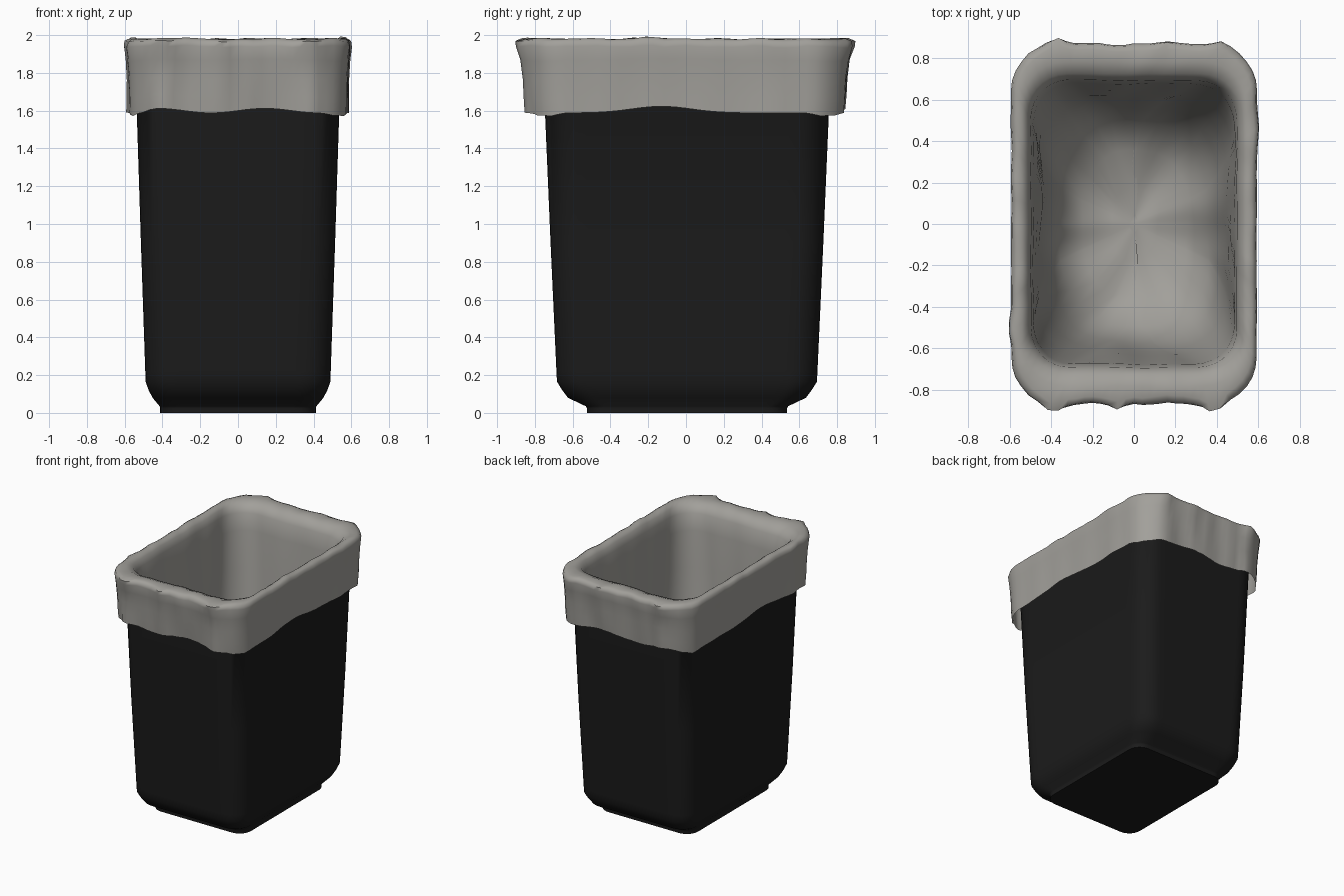
import bpy, bmesh, math
from mathutils import Vector, noise

if "Cube" in bpy.data.objects:
    bpy.data.objects.remove(bpy.data.objects["Cube"])


def material(name, rgb):
    m = bpy.data.materials.new(name)
    m.diffuse_color = (*rgb, 1)
    m.use_nodes = True
    m.node_tree.nodes["Principled BSDF"].inputs["Base Color"].default_value = m.diffuse_color
    return m


def ring(hx, hy, r, z, nx=18, ny=22, arc=7):
    """Rounded rectangle loop with a constant point count."""
    r = min(r, hx * 0.95, hy * 0.95)
    pts = []
    for k, (sx, sy) in enumerate([(1, 1), (-1, 1), (-1, -1), (1, -1)]):
        cx, cy = sx * (hx - r), sy * (hy - r)
        for i in range(arc + 1):
            a = math.pi / 2 * (k + i / arc)
            pts.append(Vector((cx + r * math.cos(a), cy + r * math.sin(a), z)))
        # straight run to the next corner
        a = math.pi / 2 * (k + 1)
        nsx, nsy = [(-1, 1), (-1, -1), (1, -1), (1, 1)][k]
        end = Vector((nsx * (hx - r) + r * math.cos(a), nsy * (hy - r) + r * math.sin(a), z))
        start = pts[-1].copy()
        n = nx if k % 2 == 0 else ny
        for i in range(1, n):
            pts.append(start.lerp(end, i / n))
    return pts


def loft(name, rings, mat, cap_start, cap_end, angle):
    bm = bmesh.new()
    loops = [[bm.verts.new(p) for p in r] for r in rings]
    n = len(loops[0])
    for a, b in zip(loops, loops[1:]):
        for i in range(n):
            j = (i + 1) % n
            bm.faces.new((a[i], a[j], b[j], b[i]))
    if cap_start:
        bm.faces.new(loops[0][::-1])
    if cap_end:
        bm.faces.new(loops[-1])
    me = bpy.data.meshes.new(name)
    bm.to_mesh(me)
    bm.free()
    me.materials.append(mat)
    ob = bpy.data.objects.new(name, me)
    bpy.context.collection.objects.link(ob)
    bpy.ops.object.select_all(action='DESELECT')
    ob.select_set(True)
    bpy.context.view_layer.objects.active = ob
    bpy.ops.object.shade_smooth_by_angle(angle=math.radians(angle))
    return ob


black = material("black plastic", (0.011, 0.011, 0.011))
grey = material("grey liner", (0.36, 0.35, 0.325))

# Bin: foot, rounded lower edge, tapering wall, rim, inner wall and floor
bin_profile = [
    (0.412, 0.53, 0.10, 0.0), (0.412, 0.53, 0.10, 0.025), (0.415, 0.535, 0.10, 0.035),
    (0.452, 0.63, 0.13, 0.08), (0.473, 0.66, 0.14, 0.12), (0.489, 0.688, 0.15, 0.165),
    (0.491, 0.691, 0.15, 0.22), (0.514, 0.722, 0.15, 0.9), (0.54, 0.757, 0.16, 1.72),
    (0.55, 0.785, 0.18, 1.74), (0.552, 0.79, 0.18, 1.92), (0.545, 0.78, 0.18, 1.94),
    (0.53, 0.75, 0.16, 1.94), (0.522, 0.738, 0.15, 1.90), (0.475, 0.675, 0.14, 0.2),
    (0.42, 0.56, 0.12, 0.06),
]
loft("waste_bin", [[p + Vector((0, 0.005, 0)) for p in ring(*q)] for q in bin_profile],
     black, True, True, 40)

# Liner: skirt from its hem, roll over the rim, then the sack inside
liner_profile = [
    (0.574, 0.822, 0.19, 1.60), (0.576, 0.830, 0.19, 1.68), (0.579, 0.838, 0.20, 1.77),
    (0.585, 0.850, 0.21, 1.87), (0.591, 0.864, 0.22, 1.94), (0.585, 0.858, 0.22, 1.968),
    (0.566, 0.832, 0.21, 1.980), (0.54, 0.78, 0.20, 1.980), (0.515, 0.725, 0.19, 1.960),
    (0.500, 0.695, 0.19, 1.91), (0.492, 0.682, 0.20, 1.78), (0.480, 0.665, 0.22, 1.50),
    (0.465, 0.640, 0.25, 1.15), (0.445, 0.61, 0.28, 0.80), (0.415, 0.57, 0.31, 0.52),
    (0.36, 0.50, 0.32, 0.34), (0.26, 0.37, 0.25, 0.24), (0.13, 0.18, 0.13, 0.20),
    (0.03, 0.04, 0.03, 0.19),
]

# Creases pushed out of (or into) the skirt: x, y, amount, width
creases = [(-0.37, 0.86, 0.035, 0.05), (-0.40, -0.86, 0.045, 0.06), (-0.08, -0.86, 0.035, 0.04),
           (0.38, -0.86, 0.045, 0.06), (0.42, 0.86, 0.02, 0.06), (-0.59, -0.5, 0.018, 0.05),
           (0.59, 0.45, 0.012, 0.08), (0.14, 0.86, 0.012, 0.05), (0.15, -0.86, -0.012, 0.12)]


def hem_drop(p):
    """Wavy height of the skirt's lower edge."""
    if abs(p.x) > 0.55:
        d = 0.035 * math.exp(-((p.y + 0.13) / 0.22) ** 2) - 0.012
    else:
        d = 0.012 * math.sin(11 * p.x)
    corner = max(0, abs(p.x) - 0.45) * max(0, abs(p.y) - 0.65) / 0.012
    return d - 0.03 * min(1, corner)


def crumple(p, k):
    q = p.copy()
    if abs(p.y) - 0.68 > abs(p.x) - 0.41:
        out = Vector((0, math.copysign(1, p.y), 0))
    else:
        out = Vector((math.copysign(1, p.x), 0, 0))
    if k < 7:      # skirt
        for cx, cy, amt, w in creases:
            d2 = (p.x - cx) ** 2 + (p.y - cy) ** 2
            wave = 0.35 + 0.65 * abs(k - 2.5) / 2.5
            q += out * amt * min(1, wave) * math.exp(-d2 / w ** 2)
        amp = 0.012 if abs(out.y) > 0 else 0.006
        q += out * amp * (0.3 + noise.noise(Vector((p.x * 7, p.y * 7, p.z * 1.5))))
        if abs(out.y) > 0:   # sharp pleats on the short sides
            q += out * 0.012 * abs(noise.noise(Vector((p.x * 13, p.y, p.z * 2.5))))
        if k < 4:
            q.z += hem_drop(p) * (1 - k / 4)
    elif k > 8:    # sack folds
        amp = 0.022 if k < 14 else 0.035
        f = noise.noise(Vector((p.x * 4.5, p.y * 4.5, p.z * 1.2 + 5)))
        q -= out * amp * (0.4 + f) * min(1, (k - 8) / 3)
        if k > 13:
            q.z += 0.05 * noise.noise(Vector((p.x * 5, p.y * 5, 2)))
    if 4 <= k <= 8:  # uneven crest
        q.z += 0.011 * noise.noise(Vector((p.x * 9, p.y * 9, 1)))
        q.z += 0.014 * math.exp(-((p.y + 0.2) ** 2 + (p.x - 0.57) ** 2) / 0.004)
    return q


rings = [[crumple(p, k) for p in ring(*prof)] for k, prof in enumerate(liner_profile)]
loft("bin_liner", rings, grey, False, True, 60)
